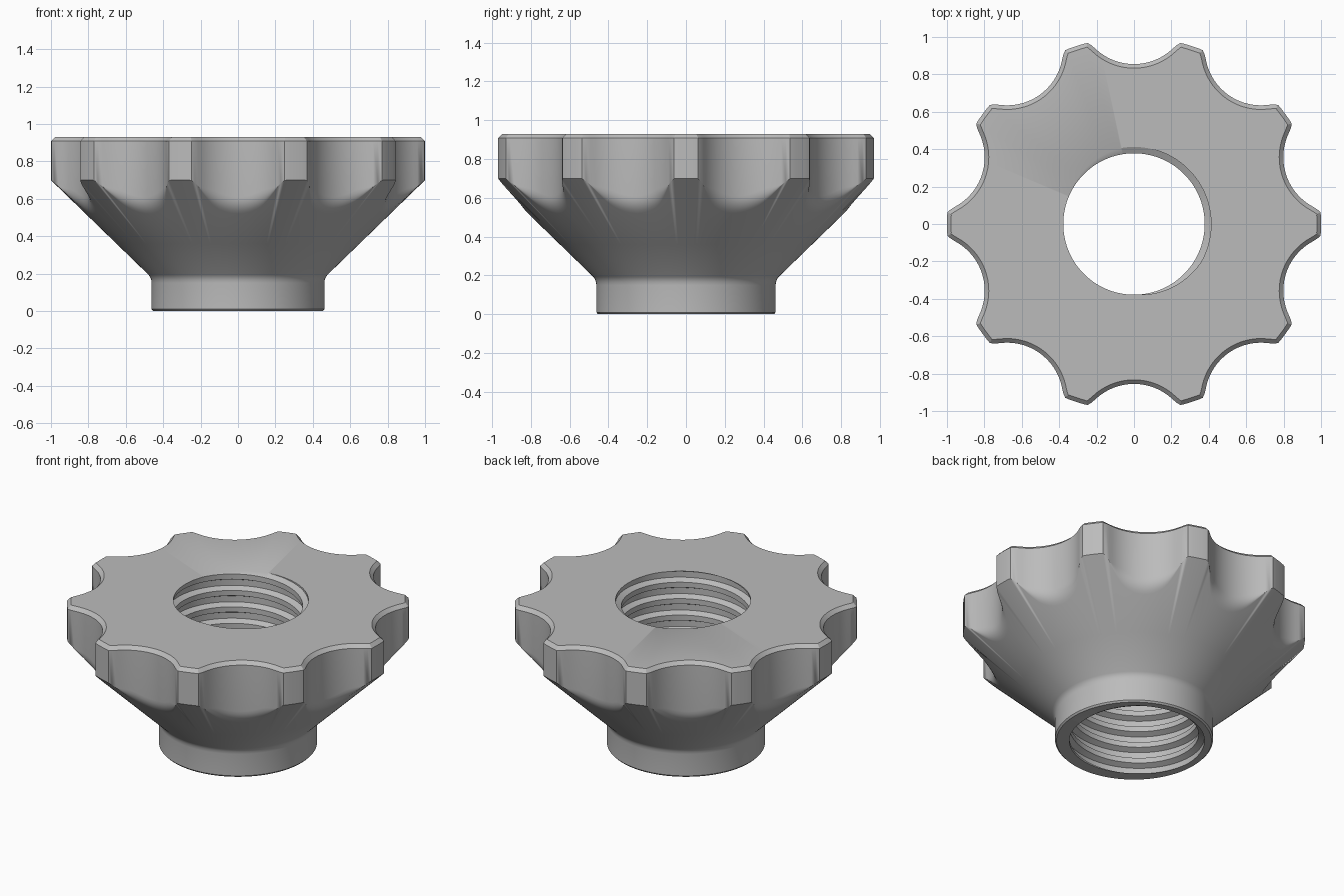
import bpy
import bmesh
from math import sin, cos, tau, sqrt, pi, radians

cube = bpy.data.objects.get("Cube")
if cube:
    bpy.data.objects.remove(cube, do_unlink=True)

HEIGHT = 0.93
LOBES = 10
SEGMENTS = 400
NOTCH_DEPTH, NOTCH_RADIUS = 0.855, 0.30
PITCH, CREST, ROOT = 0.106, 0.378, 0.412
# thread profile over one pitch: (fraction of pitch, radius)
THREAD = [(0.0, ROOT), (0.36, ROOT), (0.52, CREST), (0.84, CREST), (1.0, ROOT)]
# phase that puts the groove run-out at the top on the +x +y side
PHASE = HEIGHT / PITCH - 0.18 - radians(35) / tau


def outline(a):
    """Radius of the scalloped rim at angle a, with rounded lobe corners."""
    step = tau / LOBES
    phi = a % step - step / 2
    c = NOTCH_DEPTH + NOTCH_RADIUS
    d = NOTCH_RADIUS ** 2 - (c * sin(phi)) ** 2
    notch = c * cos(phi) - sqrt(d) if d > 0 else 1.2
    k = 0.045
    h = max(k - abs(notch - 1), 0) / k
    return min(notch, 1) - h * h * k / 4


def rim_point(a, inset=0.0):
    """Rim point moved inward along its own normal."""
    r = outline(a)
    slope = (outline(a + 0.004) - outline(a - 0.004)) / 0.008
    n = sqrt(r * r + slope * slope)
    nr, nt = r / n, -slope / n
    x = r * cos(a) - inset * (nr * cos(a) - nt * sin(a))
    y = r * sin(a) - inset * (nr * sin(a) + nt * cos(a))
    return x, y


def cone_z(r):
    return 0.193 + (r - 0.478) * 0.97


def thread_radius(z, a):
    t = (z / PITCH - a / tau - PHASE) % 1.0
    for (t0, r0), (t1, r1) in zip(THREAD, THREAD[1:]):
        if t <= t1:
            return r0 + (r1 - r0) * (t - t0) / (t1 - t0)
    return ROOT


def section(a):
    """Closed cross-section of the knob at angle a."""
    pts = []

    def add(r, z):
        pts.append((r * cos(a), r * sin(a), z))

    # threaded bore, bottom to top
    first = -int(PHASE) - 3
    for turn in range(first, first + int(HEIGHT / PITCH) + 6):
        for t, r in THREAD[:-1]:
            z = PITCH * (turn + t + a / tau + PHASE)
            if 0 < z < HEIGHT:
                add(r, z)
            else:
                z = min(max(z, 0), HEIGHT)
                add(thread_radius(z, a), z)
    # chamfered top edge and grip wall
    pts.append((*rim_point(a, 0.022), HEIGHT))
    pts.append((*rim_point(a), HEIGHT - 0.022))
    # wall meets cone: soft in the scallops, crisp at the lobes
    r = outline(a)
    z = cone_z(r)
    s = min(max((0.98 - r) / 0.1, 0), 1)
    f = 0.05 * s * s * (3 - 2 * s)
    for i in range(6):
        t = i / 5
        add(r - 0.8 * f * t * t, z + f * (1 - t) ** 2 - 0.776 * f * t * t)
    # cone, neck fillet, neck and chamfered foot
    for pr, pz in [(0.65, cone_z(0.65)), (0.478, 0.193), (0.470, 0.182),
                   (0.464, 0.167), (0.462, 0.15), (0.462, 0.01), (0.453, 0.0)]:
        add(pr, pz)
    return pts


# sweep the section around the axis
bm = bmesh.new()
columns = [[bm.verts.new(p) for p in section(tau * i / SEGMENTS)]
           for i in range(SEGMENTS + 1)]
for left, right in zip(columns, columns[1:]):
    n = len(left)
    for i in range(n):
        j = (i + 1) % n
        bm.faces.new((left[i], right[i], right[j], left[j]))
bmesh.ops.remove_doubles(bm, verts=bm.verts[:], dist=0.0001)
bmesh.ops.recalc_face_normals(bm, faces=bm.faces[:])
mesh = bpy.data.meshes.new("threaded_knob")
bm.to_mesh(mesh)
bm.free()

knob = bpy.data.objects.new("threaded_knob", mesh)
bpy.context.collection.objects.link(knob)

# plain grey material
colour = (0.5, 0.5, 0.5, 1)
grey = bpy.data.materials.new("grey")
grey.use_nodes = True
grey.diffuse_color = colour
grey.node_tree.nodes["Principled BSDF"].inputs["Base Color"].default_value = colour
mesh.materials.append(grey)

bpy.ops.object.select_all(action="DESELECT")
knob.select_set(True)
bpy.context.view_layer.objects.active = knob
bpy.ops.object.shade_smooth_by_angle(angle=pi / 6)
